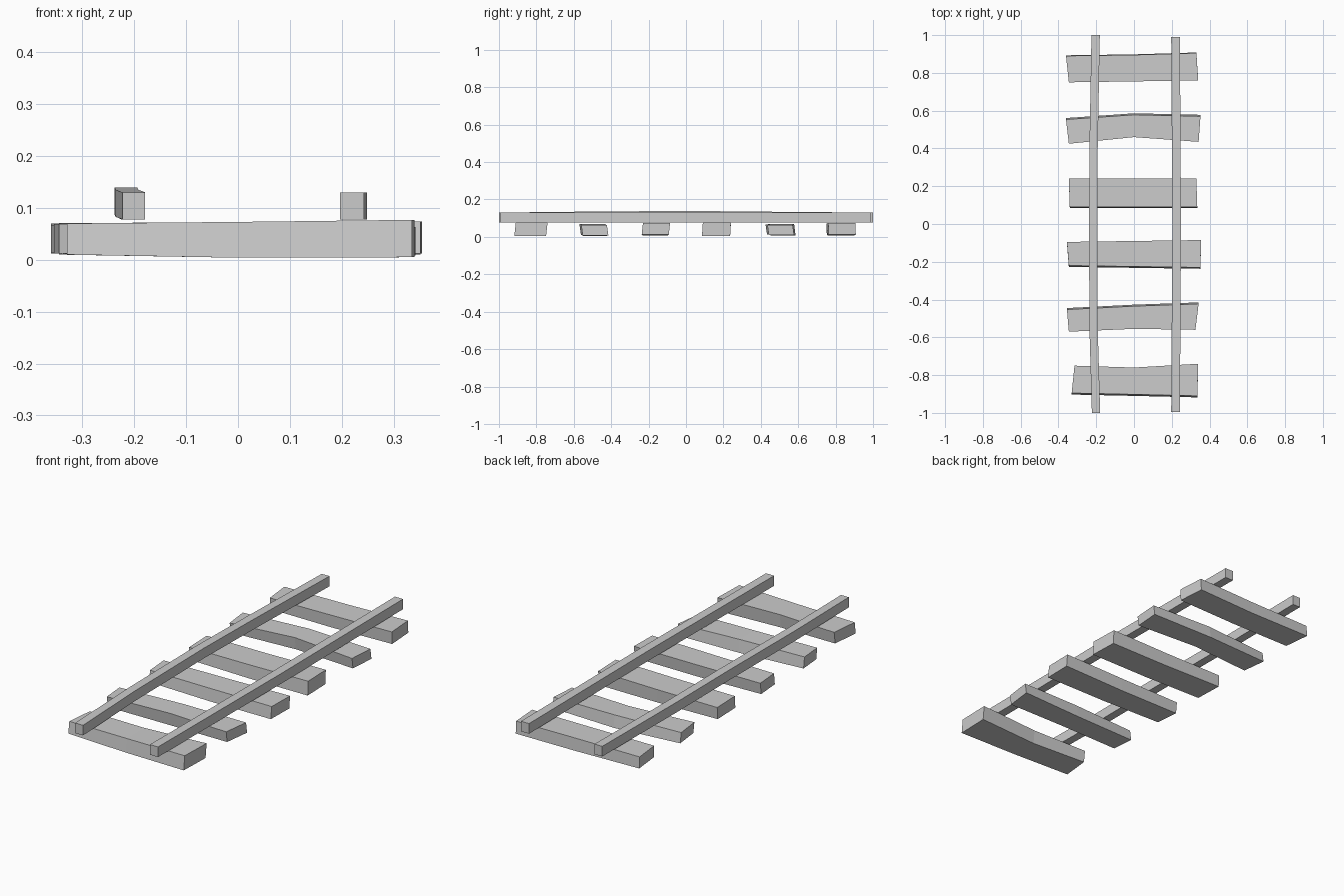
import bpy
import bmesh

default_cube = bpy.data.objects.get("Cube")
if default_cube:
    bpy.data.objects.remove(default_cube, do_unlink=True)

# Single weathered grey material
grey = bpy.data.materials.new("plain grey")
grey.use_nodes = True
colour = (0.6, 0.6, 0.6, 1)
grey.diffuse_color = colour
grey.node_tree.nodes["Principled BSDF"].inputs["Base Color"].default_value = colour


def loft(name, sections):
    """Skin four-cornered sections into a closed, flat-shaded beam."""
    bm = bmesh.new()
    rings = [[bm.verts.new(corner) for corner in section] for section in sections]
    for ring, following in zip(rings, rings[1:]):
        for i in range(4):
            j = (i + 1) % 4
            bm.faces.new((ring[i], ring[j], following[j], following[i]))
    bm.faces.new(rings[0][::-1])
    bm.faces.new(rings[-1])
    bmesh.ops.recalc_face_normals(bm, faces=bm.faces[:])
    mesh = bpy.data.meshes.new(name)
    bm.to_mesh(mesh)
    bm.free()
    mesh.materials.append(grey)
    beam = bpy.data.objects.new(name, mesh)
    bpy.context.collection.objects.link(beam)
    return beam


def sleeper(name, left, middle, right, bottom, top, lean):
    """Ends are (x at front, x at back, y front, y back); middle is (y front, y back)."""
    stations = [left, (0, 0, *middle), right]
    sections = []
    for i, (x_front, x_back, y_front, y_back) in enumerate(stations):
        low, high = bottom[i], top[i]
        sections.append([
            (x_front, y_front + lean, low),
            (x_back, y_back + lean, low),
            (x_back, y_back, high),
            (x_front, y_front, high),
        ])
    return loft(name, sections)


def rail(name, path, width, height):
    """Sweep an upright rectangle along points (x, y, base z)."""
    half = width / 2
    return loft(name, [
        [(x - half, y, z), (x + half, y, z),
         (x + half, y, z + height), (x - half, y, z + height)]
        for x, y, z in path
    ])


# Uneven hand-cut sleepers, from the front to the back
sleeper("sleeper_front", (-.33, -.315, -.895, -.75), (-.902, -.76),
        (.335, .34, -.91, -.74), (.01, .004, .005), (.07, .073, .077), -.008)
sleeper("sleeper_second", (-.345, -.355, -.57, -.453), (-.555, -.435),
        (.325, .342, -.56, -.423), (.012, .005, .008), (.068, .07, .063), .008)
sleeper("sleeper_third", (-.345, -.355, -.22, -.095), (-.225, -.09),
        (.352, .355, -.23, -.085), (.012, .008, .012), (.07, .071, .074), -.007)
sleeper("sleeper_fourth", (-.34, -.345, .09, .24), (.09, .24),
        (.335, .33, .09, .24), (.01, .004, .005), (.071, .072, .077), -.004)
sleeper("sleeper_fifth", (-.345, -.36, .425, .553), (.46, .578),
        (.342, .352, .435, .57), (.014, .007, .01), (.066, .07, .064), .008)
sleeper("sleeper_back", (-.345, -.36, .75, .89), (.755, .895),
        (.34, .33, .76, .905), (.012, .008, .012), (.07, .072, .075), .003)

# Bent rail on the right and nearly straight rail on the left
rail("right_rail", [(-.201, -1, .078), (-.214, -.55, .083), (-.216, 0, .087),
                    (-.214, .4, .083), (-.203, 1, .078)], .044, .052)
rail("left_rail", [(.22, -.995, .078), (.226, 0, .078), (.22, .99, .078)],
     .046, .052)
